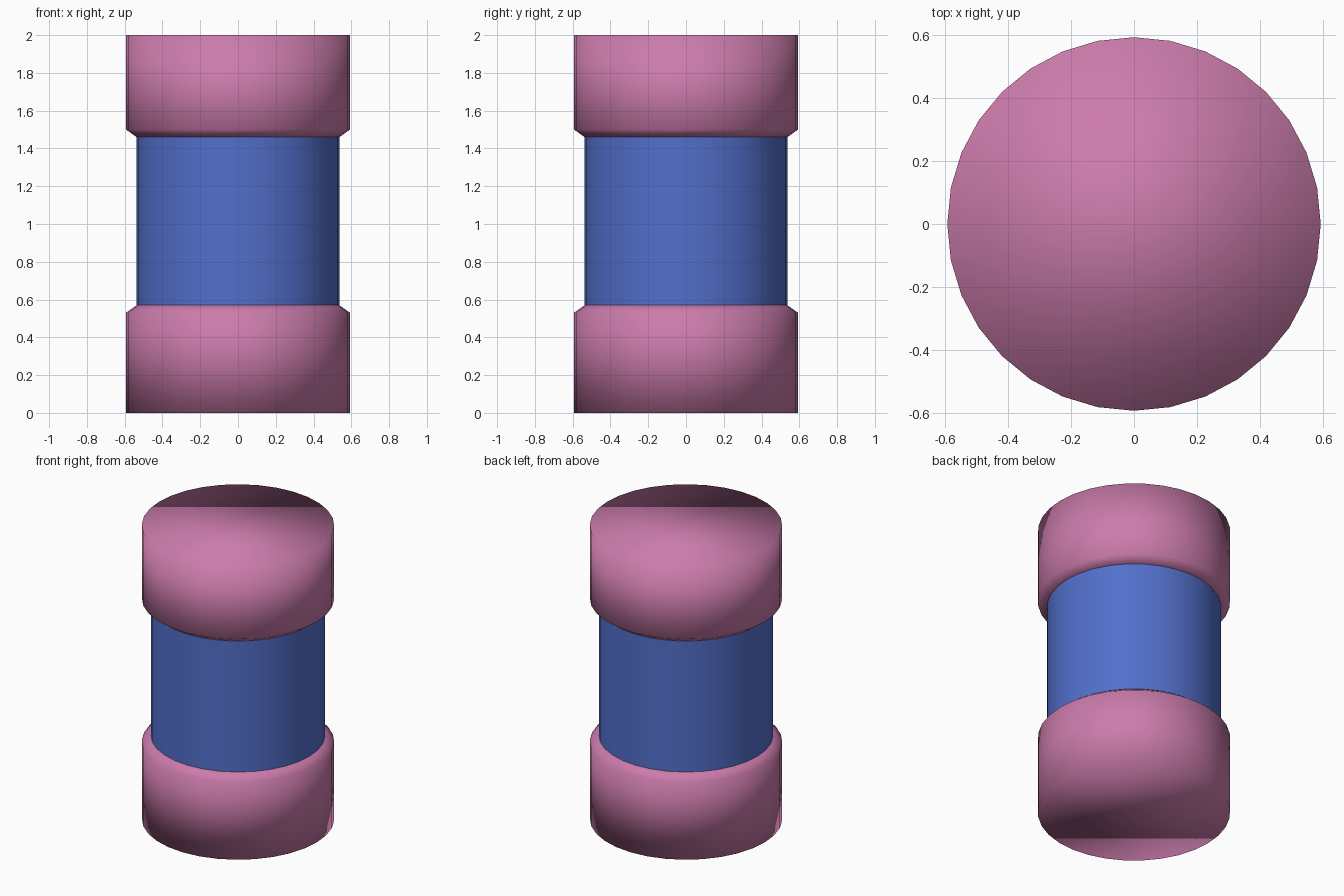
import bpy, bmesh, math

if "Cube" in bpy.data.objects:
    bpy.data.objects.remove(bpy.data.objects["Cube"])

SIDES = 32


def material(name, color):
    mat = bpy.data.materials.new(name)
    mat.diffuse_color = (*color, 1)
    mat.use_nodes = True
    mat.node_tree.nodes["Principled BSDF"].inputs["Base Color"].default_value = mat.diffuse_color
    return mat


def turned(name, profile, mat, closed):
    """Revolve (radius, z) points around z; optionally close both ends."""
    bm = bmesh.new()
    rings = []
    for r, z in profile:
        angles = [2 * math.pi * i / SIDES for i in range(SIDES)]
        rings.append([bm.verts.new((r * math.cos(a), r * math.sin(a), z)) for a in angles])
    for low, high in zip(rings, rings[1:]):
        for i in range(SIDES):
            j = (i + 1) % SIDES
            bm.faces.new((low[i], low[j], high[j], high[i]))
    if closed:
        bm.faces.new(rings[0][::-1])
        bm.faces.new(rings[-1])
    for f in bm.faces:
        f.smooth = True
    mesh = bpy.data.meshes.new(name)
    bm.to_mesh(mesh)
    bm.free()
    mesh.materials.append(mat)
    obj = bpy.data.objects.new(name, mesh)
    bpy.context.collection.objects.link(obj)
    return obj


pink = material("pink", (0.60, 0.20, 0.41))
blue = material("blue", (0.085, 0.16, 0.60))

R_CAP, R_BODY = 0.593, 0.537

# Chamfered end caps, softly shaded all over
turned("bottom_cap", [(R_CAP, 0), (R_CAP, 0.53), (R_BODY, 0.57)], pink, True)
turned("top_cap", [(R_BODY, 1.46), (R_CAP, 1.50), (R_CAP, 2.0)], pink, True)

# Straight middle tube between the caps
turned("middle_body", [(R_BODY, 0.57), (R_BODY, 1.46)], blue, False)
